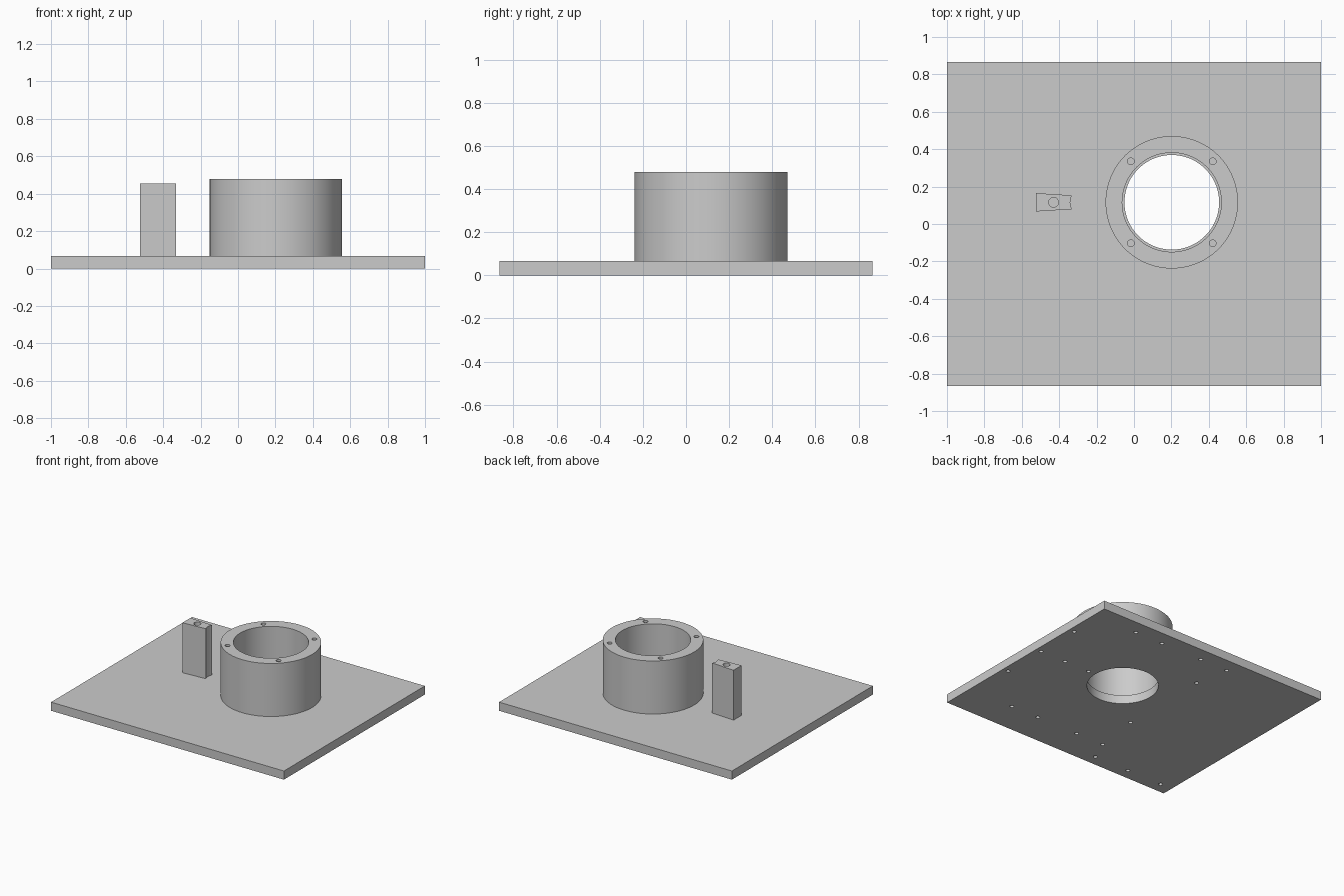
import bpy, bmesh
from math import radians, sin, cos, pi
from mathutils import Matrix

if "Cube" in bpy.data.objects:
    bpy.data.objects.remove(bpy.data.objects["Cube"], do_unlink=True)

# Single plain grey for every part
grey = bpy.data.materials.new("light grey")
grey.use_nodes = True
colour = (0.6, 0.6, 0.6, 1)
grey.diffuse_color = colour
grey.node_tree.nodes["Principled BSDF"].inputs["Base Color"].default_value = colour

PLATE_TOP, RING_TOP, POST_TOP = 0.067, 0.479, 0.455
CX, CY = 0.202, 0.116
POST_X = -0.43


def finish(name, bm):
    bmesh.ops.recalc_face_normals(bm, faces=bm.faces)
    mesh = bpy.data.meshes.new(name)
    bm.to_mesh(mesh)
    bm.free()
    mesh.materials.append(grey)
    obj = bpy.data.objects.new(name, mesh)
    bpy.context.collection.objects.link(obj)
    return obj


def add_cylinder(bm, x, y, r, z0, z1, sides=24):
    bmesh.ops.create_cone(bm, cap_ends=True, segments=sides, radius1=r, radius2=r,
                          depth=z1 - z0,
                          matrix=Matrix.Translation((x, y, (z0 + z1) / 2)))


def drill(obj, holes):
    """Cut a list of (x, y, radius, bottom, top, sides) round holes."""
    bm = bmesh.new()
    for hole in holes:
        add_cylinder(bm, *hole)
    cutter = finish(obj.name + "_cutter", bm)
    cutter.hide_render = True
    mod = obj.modifiers.new("holes", 'BOOLEAN')
    mod.operation, mod.solver, mod.object = 'DIFFERENCE', 'EXACT', cutter
    bpy.ops.object.select_all(action='DESELECT')
    bpy.context.view_layer.objects.active = obj
    obj.select_set(True)
    bpy.ops.object.modifier_apply(modifier=mod.name)
    bpy.data.objects.remove(cutter, do_unlink=True)
    bpy.ops.object.shade_smooth_by_angle(angle=radians(30))


# Base plate with a through bore and blind screw holes underneath
bm = bmesh.new()
bmesh.ops.create_cube(bm, size=1, matrix=Matrix.Translation((0, 0, PLATE_TOP / 2))
                      @ Matrix.Diagonal((2, 1.73, PLATE_TOP, 1)))
plate = finish("base_plate", bm)
screws = [(x, y) for x in (0.615, 0.375, 0.016, -0.224) for y in (0.753, -0.612)]
screws += [(0.955, CY + d) for d in (-0.364, 0, 0.364)]
screws += [(-0.175, CY + d) for d in (-0.364, 0.364)]
screws += [(0.735, CY), (0.518, CY)]
screws += [(x, -0.78) for x in (-0.298, -0.597, -0.9)]
drill(plate, [(CX, CY, 0.253, -0.1, 0.2, 96)]
      + [(x, y, 0.015, -0.02, 0.04, 20) for x, y in screws])

# Tall ring with four screw holes in its rim
bm = bmesh.new()
add_cylinder(bm, CX, CY, 0.354, PLATE_TOP, RING_TOP, 96)
ring = finish("ring_housing", bm)
drill(ring, [(CX, CY, 0.265, 0, 1, 96)]
      + [(CX + i * 0.219, CY + j * 0.219, 0.018, 0.3, 0.6, 24)
         for i in (-1, 1) for j in (-1, 1)])

# Tapered post with a concave side toward the ring and a hole in the top
half, sag = 0.037, 0.009
profile = [(-0.524, CY + 0.049), (-0.524, CY - 0.049)]
for k in range(9):
    t = -1 + k / 4
    profile.append((-0.332 - sag * (1 - t * t), CY + half * t))
bm = bmesh.new()
face = bm.faces.new([bm.verts.new((x, y, PLATE_TOP)) for x, y in profile])
top = bmesh.ops.extrude_face_region(bm, geom=[face])["geom"]
bmesh.ops.translate(bm, vec=(0, 0, POST_TOP - PLATE_TOP),
                    verts=[v for v in top if isinstance(v, bmesh.types.BMVert)])
post = finish("side_post", bm)
drill(post, [(POST_X, CY, 0.026, 0.3, 0.6, 32)])
